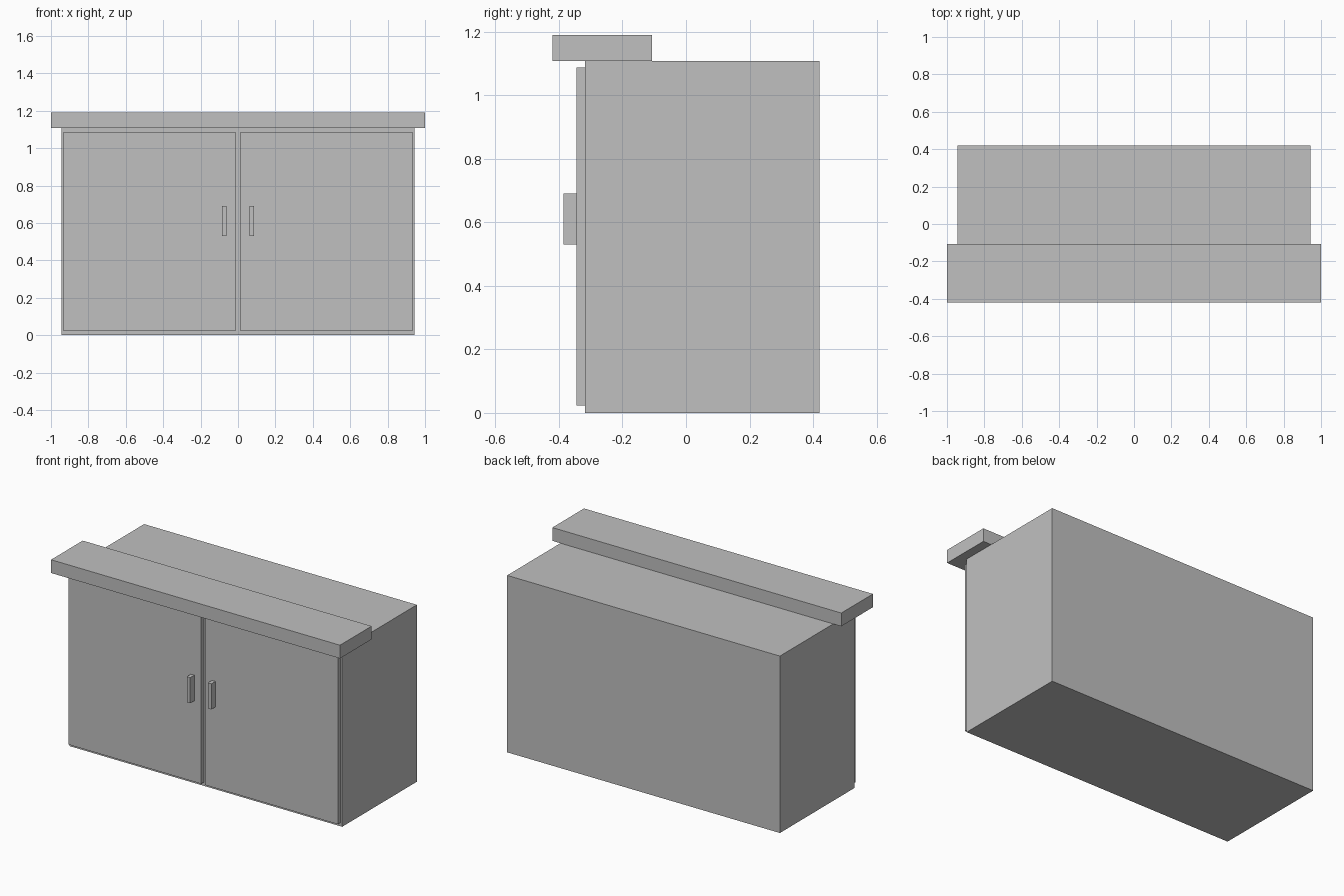
import bpy
import bmesh
from mathutils import Vector

default = bpy.data.objects.get("Cube")
if default:
    bpy.data.objects.remove(default, do_unlink=True)

# One plain grey for the whole cabinet
COLOUR = (0.53, 0.53, 0.53, 1.0)
grey = bpy.data.materials.new("plain_grey")
grey.use_nodes = True
grey.diffuse_color = COLOUR
grey.node_tree.nodes["Principled BSDF"].inputs["Base Color"].default_value = COLOUR


def box(name, low, high):
    """Add a flat-faced box spanning two opposite corners."""
    low, high = Vector(low), Vector(high)
    mesh = bpy.data.meshes.new(name)
    bm = bmesh.new()
    bmesh.ops.create_cube(bm, size=1.0)
    bmesh.ops.scale(bm, vec=high - low, verts=bm.verts)
    bmesh.ops.translate(bm, vec=(low + high) / 2, verts=bm.verts)
    bm.to_mesh(mesh)
    bm.free()
    mesh.materials.append(grey)
    obj = bpy.data.objects.new(name, mesh)
    bpy.context.collection.objects.link(obj)
    return obj


BODY_FRONT, DOOR_FRONT, HANDLE_FRONT = -0.318, -0.345, -0.385
BODY_TOP = 1.107

# Cabinet body and the overhanging front slab on top
box("cabinet_body", (-0.944, BODY_FRONT, 0), (0.944, 0.42, BODY_TOP))
box("top_slab", (-1, -0.42, BODY_TOP), (1, -0.107, 1.19))

# Mirrored doors with upright handles near the centre gap
for side, sign in (("left", 1), ("right", -1)):
    for part, inner, outer, bottom, top, front, back in (
        ("door", 0.013, 0.933, 0.023, 1.087, DOOR_FRONT, BODY_FRONT),
        ("handle", 0.061, 0.085, 0.53, 0.69, HANDLE_FRONT, DOOR_FRONT),
    ):
        x_low, x_high = sorted((sign * inner, sign * outer))
        box(f"{side}_{part}", (x_low, front, bottom), (x_high, back, top))
